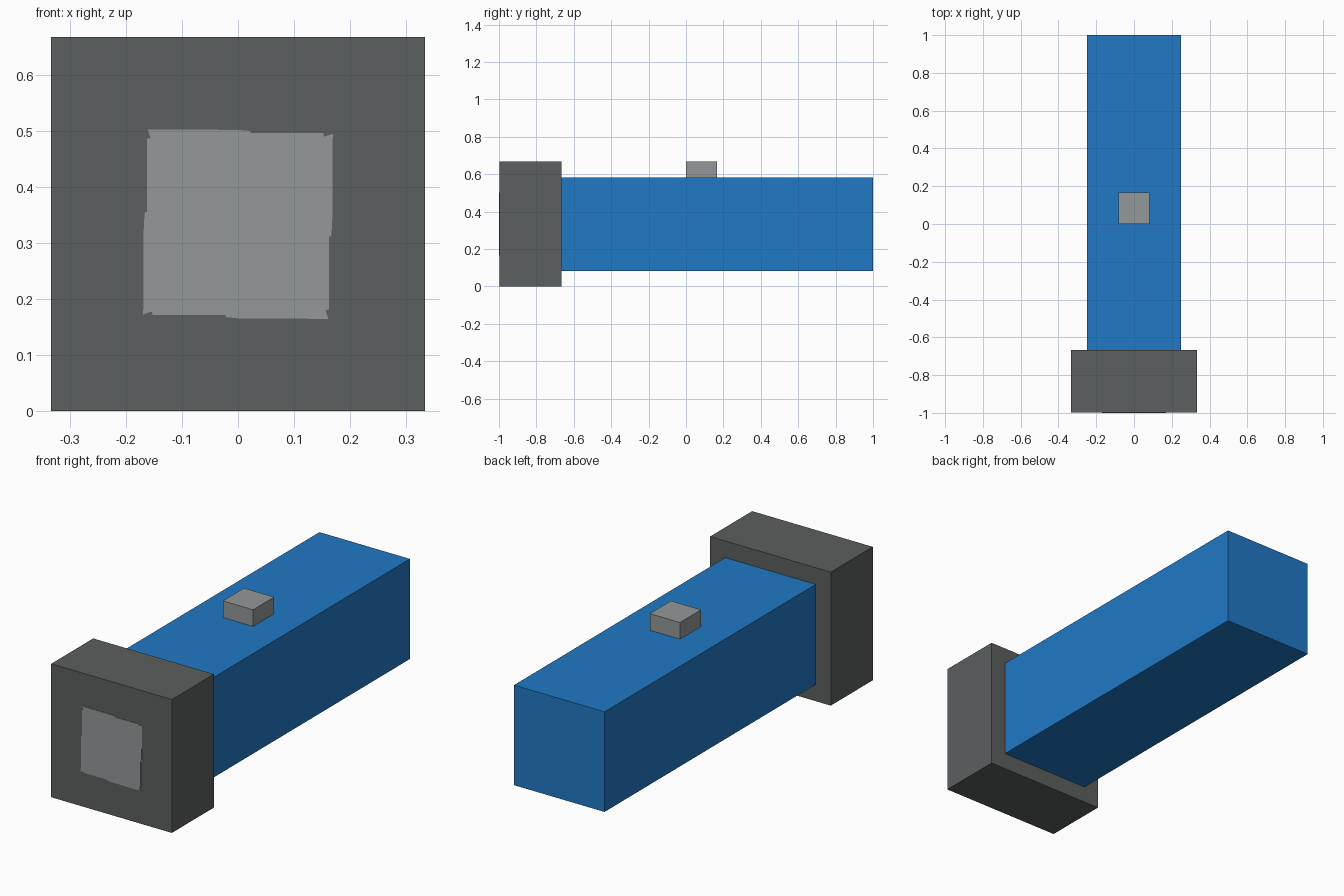
import bpy
import bmesh
from mathutils import Matrix, Vector

cube = bpy.data.objects.get("Cube")
if cube:
    bpy.data.objects.remove(cube, do_unlink=True)


def material(name, color):
    mat = bpy.data.materials.new(name)
    mat.use_nodes = True
    mat.diffuse_color = (*color, 1)
    bsdf = next(n for n in mat.node_tree.nodes if n.type == "BSDF_PRINCIPLED")
    bsdf.inputs["Base Color"].default_value = (*color, 1)
    return mat


def add_object(name, bm, mat):
    bmesh.ops.recalc_face_normals(bm, faces=bm.faces)
    mesh = bpy.data.meshes.new(name)
    bm.to_mesh(mesh)
    bm.free()
    mesh.materials.append(mat)
    obj = bpy.data.objects.new(name, mesh)
    bpy.context.collection.objects.link(obj)
    return obj


def box(name, low, high, mat):
    low, high = Vector(low), Vector(high)
    bm = bmesh.new()
    bmesh.ops.create_cube(
        bm, size=1,
        matrix=Matrix.Translation((low + high) / 2) @ Matrix.Diagonal((*(high - low), 1)))
    return add_object(name, bm, mat)


blue = material("blue", (0.015, 0.19, 0.56))
dark_grey = material("dark grey", (0.107, 0.115, 0.115))
light_grey = material("light grey", (0.296, 0.314, 0.314))

FRONT = -1.0
PLATE = 0.002
MID_Z = 1 / 3

# Wide square head, long square barrel and push button
box("head", (-1 / 3, FRONT + PLATE, 0), (1 / 3, -2 / 3, 2 / 3), dark_grey)
box("barrel", (-0.25, -2 / 3, MID_Z - 0.25), (0.25, 1, MID_Z + 0.25), blue)
box("button", (-1 / 12, 0, MID_Z + 0.25), (1 / 12, 1 / 6, 2 / 3), light_grey)

# Lens: one stepped edge, turned four times around the head's axis
edge = [(-0.161, 0.169), (0, 0.168), (0.022, 0.166),
        (0.022, 0.162), (0.152, 0.162), (0.154, 0.156)]
bm = bmesh.new()
ring = []
for quarter in range(4):
    for x, z in edge:
        for _ in range(quarter):
            x, z = z, -x
        ring.append(bm.verts.new((x, FRONT, MID_Z + z)))
face = bm.faces.new(ring)
result = bmesh.ops.extrude_face_region(bm, geom=[face])
moved = [v for v in result["geom"] if isinstance(v, bmesh.types.BMVert)]
bmesh.ops.translate(bm, verts=moved, vec=(0, PLATE, 0))
add_object("lens", bm, light_grey)
